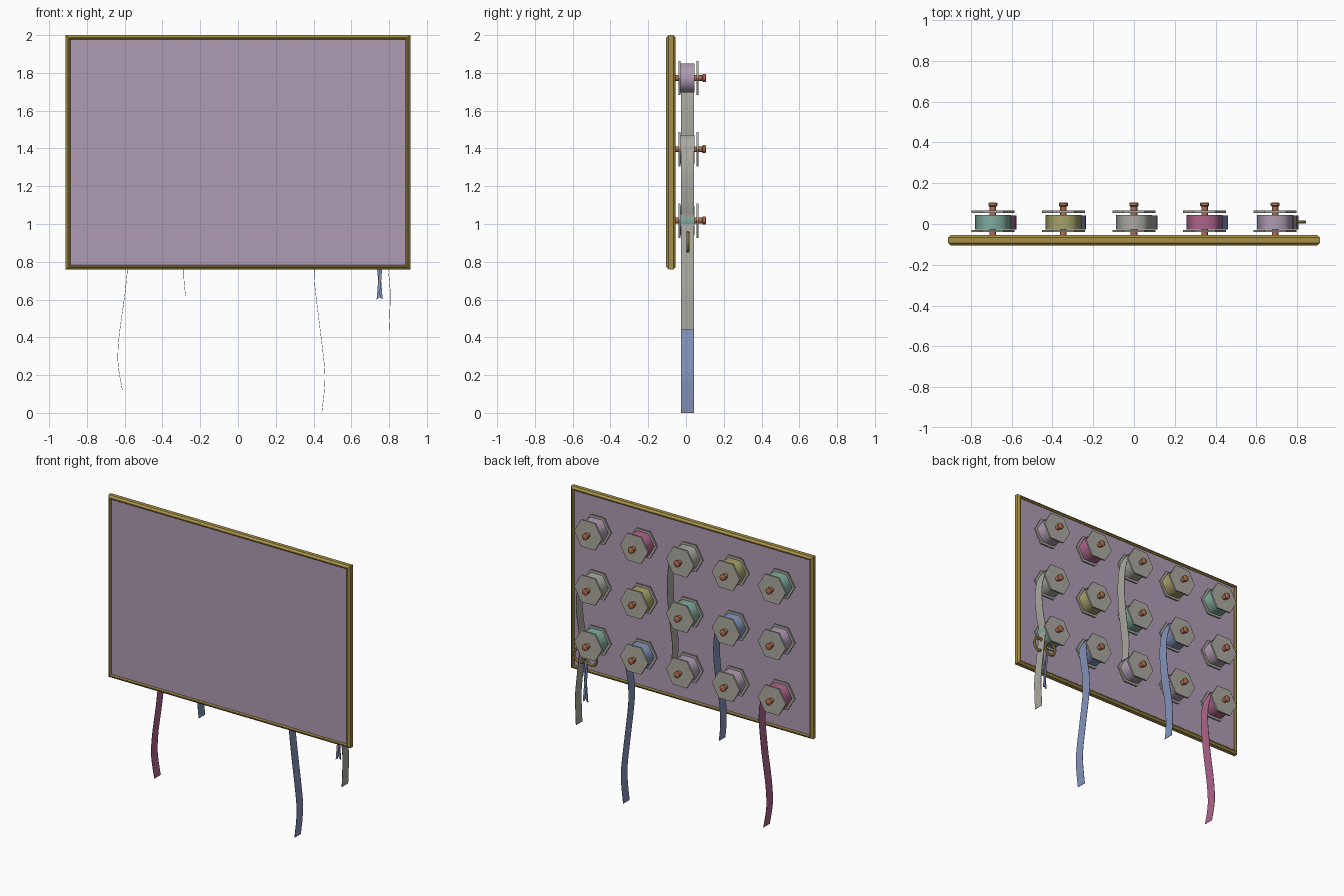
import bpy, bmesh, math
from mathutils import Vector

if "Cube" in bpy.data.objects:
    bpy.data.objects.remove(bpy.data.objects["Cube"])


def material(name, rgb):
    m = bpy.data.materials.new(name)
    m.diffuse_color = (*rgb, 1)
    m.use_nodes = True
    m.node_tree.nodes["Principled BSDF"].inputs["Base Color"].default_value = m.diffuse_color
    return m


MATS = {n: material(n, c) for n, c in {
    "lavender": (.43, .33, .45), "gold": (.39, .28, .065), "grey": (.41, .40, .35),
    "teal": (.22, .41, .35), "olive": (.38, .36, .14), "pink": (.43, .13, .26),
    "blue": (.24, .30, .51), "copper": (.43, .156, .08)}.items()}


def finish(name, bm, color, smooth=None):
    bmesh.ops.recalc_face_normals(bm, faces=bm.faces)
    me = bpy.data.meshes.new(name)
    bm.to_mesh(me)
    bm.free()
    ob = bpy.data.objects.new(name, me)
    bpy.context.collection.objects.link(ob)
    me.materials.append(MATS[color])
    if smooth:
        bpy.context.view_layer.objects.active = ob
        ob.select_set(True)
        bpy.ops.object.shade_smooth_by_angle(angle=math.radians(smooth))
        ob.select_set(False)
    return ob


def lathe(name, x, z, profile, sides, color, smooth=None):
    """Solid turned around the y axis; profile is a list of (y, radius)."""
    bm = bmesh.new()
    rings = [[bm.verts.new((x + r * math.cos(2 * math.pi * i / sides), y,
                            z + r * math.sin(2 * math.pi * i / sides)))
              for i in range(sides)] for y, r in profile]
    for a, b in zip(rings, rings[1:]):
        for i in range(sides):
            j = (i + 1) % sides
            bm.faces.new((a[i], a[j], b[j], b[i]))
    bm.faces.new(rings[0])
    bm.faces.new(rings[-1])
    return finish(name, bm, color, smooth)


def plate(name, outline, y0, y1, color):
    """Flat xz outline extruded from y0 to y1."""
    bm = bmesh.new()
    a, b = ([bm.verts.new((x, y, z)) for x, z in outline] for y in (y0, y1))
    n = len(outline)
    for i in range(n):
        bm.faces.new((a[i], a[(i + 1) % n], b[(i + 1) % n], b[i]))
    bm.faces.new(a)
    bm.faces.new(b)
    return finish(name, bm, color)


def ribbon(name, points, color):
    """Hanging band following a smooth xz path."""
    pts = [Vector(p) for p in points]
    pts = [2 * pts[0] - pts[1]] + pts + [2 * pts[-1] - pts[-2]]
    path = []
    for p0, p1, p2, p3 in zip(pts, pts[1:], pts[2:], pts[3:]):
        for k in range(4):
            t = k / 4
            path.append(.5 * (2 * p1 + (p2 - p0) * t + (2 * p0 - 5 * p1 + 4 * p2 - p3) * t * t
                              + (3 * p1 - p0 - 3 * p2 + p3) * t ** 3))
    path.append(pts[-2])
    outline = [(p.x - .001, p.y) for p in path]
    back = [(p.x + .001, p.y) for p in path]
    bm = bmesh.new()
    rows = [[bm.verts.new(c) for c in ((l[0], -.026, l[1]), (l[0], .042, l[1]),
                                       (r[0], .042, r[1]), (r[0], -.026, r[1]))]
            for l, r in zip(outline, back)]
    for a, b in zip(rows, rows[1:]):
        for i in range(4):
            bm.faces.new((a[i], a[(i + 1) % 4], b[(i + 1) % 4], b[i]))
    bm.faces.new(rows[0])
    bm.faces.new(rows[-1])
    return finish(name, bm, color, 40)


# Panel
HX, Z0, Z1 = .912, .76, 2.0
plate("panel", [(-HX + .015, Z0 + .015), (HX - .015, Z0 + .015),
                (HX - .015, Z1 - .015), (-HX + .015, Z1 - .015)], -.095, -.066, "lavender")

# Frame: chamfered profile (inset, y) swept round the panel edge
profile = [(.024, -.098), (.018, -.105), (.012, -.105), (0, -.093),
           (0, -.067), (.012, -.055), (.018, -.055), (.024, -.062)]
bm = bmesh.new()
corners = [[bm.verts.new((sx * (HX - d), y, (Z0 + d) if low else (Z1 - d))) for d, y in profile]
           for sx, low in ((-1, 1), (1, 1), (1, 0), (-1, 0))]
for c in range(4):
    a, b = corners[c], corners[(c + 1) % 4]
    for i in range(8):
        j = (i + 1) % 8
        bm.faces.new((a[i], a[j], b[j], b[i]))
finish("frame", bm, "gold")

# Spools on pegs, listed by row from top to bottom
COLS = (-.692, -.346, 0, .346, .692)
ROWS = ((1.773, ("teal", "olive", "grey", "pink", "lavender")),
        (1.396, ("lavender", "blue", "teal", "olive", "grey")),
        (1.018, ("pink", "lavender", "lavender", "blue", "teal")))
for z, colors in ROWS:
    for x, color in zip(COLS, colors):
        lathe("ribbon_roll", x, z, [(-.028, .088), (.045, .088)], 6, color, 65)
        for y in (-.040, .055):
            lathe("spool_flange", x, z, [(y, .105), (y + .011, .105)], 6, "grey")
        lathe("peg", x, z, [(-.07, .016), (.085, .016), (.09, .022), (.102, .022), (.105, .018)],
              10, "copper", 40)

# Hanging ribbons
ribbon("pink_ribbon", [(-.604, 1.018), (-.585, .95), (-.578, .86), (-.585, .76), (-.60, .62),
                       (-.628, .42), (-.636, .30), (-.63, .22), (-.612, .12)], "pink")
ribbon("short_blue_ribbon", [(-.258, 1.396), (-.24, 1.32), (-.236, 1.2), (-.25, 1.05),
                             (-.28, .88), (-.287, .76), (-.285, .69), (-.277, .62)], "blue")
ribbon("top_grey_ribbon", [(.088, 1.773), (.107, 1.69), (.113, 1.58), (.108, 1.45),
                           (.09, 1.3), (.075, 1.18), (.08, 1.06)], "grey")
ribbon("long_blue_ribbon", [(.434, 1.018), (.425, .93), (.408, .83), (.404, .72), (.415, .6),
                            (.44, .4), (.459, .23), (.458, .13), (.444, 0)], "blue")
ribbon("side_grey_ribbon", [(.78, 1.396), (.797, 1.32), (.798, 1.22), (.783, 1.1), (.768, 1.03),
                            (.777, .92), (.793, .78), (.806, .64), (.804, .54), (.80, .44)], "grey")

# Scissors: crossed blades on a pivot, with a ring handle each
for s in (-1, 1):
    y = .01 + .004 * s
    cx = .75
    plate("scissor_blade", [(cx + s * .016, .60), (cx + s * .002, .61), (cx - s * .008, .70),
                            (cx - s * .022, .86), (cx - s * .010, .86), (cx + s * .008, .70)],
          y - .003, y + .003, "blue")
    bpy.ops.mesh.primitive_torus_add(major_segments=16, minor_segments=6, major_radius=.04,
                                     minor_radius=.009, location=(cx + s * .046, .01, .905),
                                     rotation=(math.pi / 2, 0, 0))
    ring = bpy.context.object
    ring.name = "scissor_handle"
    ring.scale.y = 1.15
    ring.data.materials.append(MATS["gold"])
    bpy.ops.object.shade_smooth_by_angle()
    ring.select_set(False)
lathe("scissor_pivot", .75, .70, [(.001, .007), (.02, .007)], 8, "gold")
